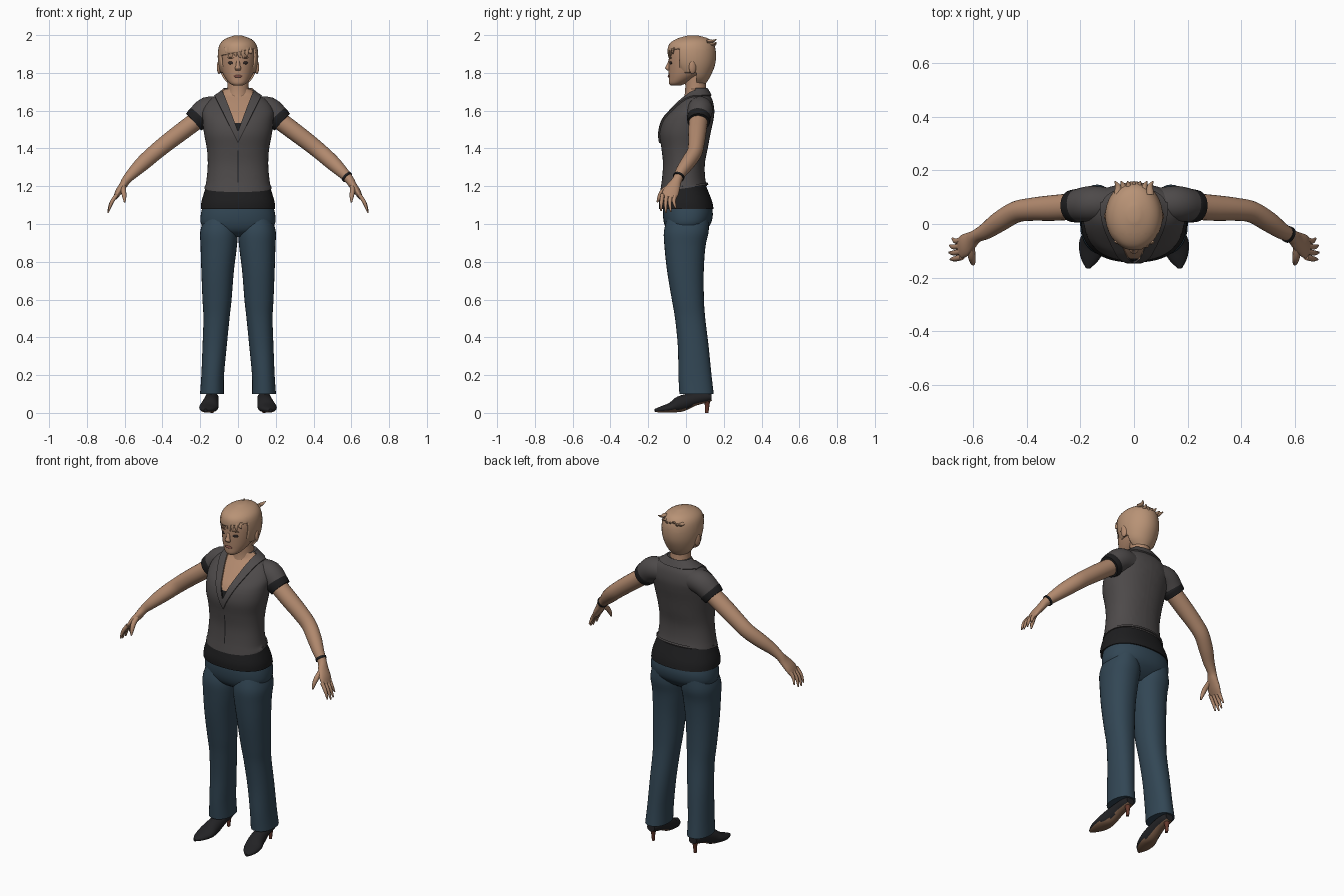
import bpy, bmesh, math, random
from mathutils import Vector, Matrix

random.seed(4)
if "Cube" in bpy.data.objects:
    bpy.data.objects.remove(bpy.data.objects["Cube"])


def material(name, r, g, b):
    m = bpy.data.materials.new(name)
    m.use_nodes = True
    m.diffuse_color = (r, g, b, 1)
    node = next(n for n in m.node_tree.nodes if n.type == 'BSDF_PRINCIPLED')
    node.inputs["Base Color"].default_value = (r, g, b, 1)
    node.inputs["Roughness"].default_value = 0.8
    return m


skin = material("skin", .44, .25, .155)
blonde = material("blonde hair", .48, .29, .18)
grey = material("grey cloth", .075, .068, .068)
black = material("black cloth", .013, .013, .014)
denim = material("blue denim", .032, .062, .09)
leather = material("dark leather", .016, .016, .018)
tan = material("tan sole", .2, .11, .065)
rust = material("rust heel", .13, .04, .025)
rose = material("rose lips", .25, .09, .07)
dark = material("dark eyes", .03, .02, .018)


def finish(bm, name, mats):
    bmesh.ops.recalc_face_normals(bm, faces=bm.faces)
    me = bpy.data.meshes.new(name)
    bm.to_mesh(me)
    bm.free()
    for m in mats:
        me.materials.append(m)
    me.shade_smooth()
    me.set_sharp_from_angle(angle=math.radians(45))
    ob = bpy.data.objects.new(name, me)
    bpy.context.scene.collection.objects.link(ob)
    return ob


def smooth_rings(rings, sub):
    # Catmull-Rom interpolation between the given sections
    pts = [Vector(r) for r in rings]
    pts = [pts[0]] + pts + [pts[-1]]
    out = []
    for a, b, c, d in zip(pts, pts[1:], pts[2:], pts[3:]):
        for i in range(sub):
            t = i / sub
            out.append(b + (c - a) * (t / 2) + (a * 2 - b * 5 + c * 4 - d) * (t * t / 2)
                       + (b * 3 - a - c * 3 + d) * (t ** 3 / 2))
    return out + [pts[-1]]


def loft(name, rings, mats, n=32, sub=4, power=2, ref=None, edit=None, side=1):
    # Sections (x, y, z, half width, half depth); ref turns them across the path
    bm = bmesh.new()
    secs = smooth_rings(rings, sub)
    loops = []
    for i, s in enumerate(secs):
        u, v = Vector((1, 0, 0)), Vector((0, 1, 0))
        if ref:
            t = (secs[min(i + 1, len(secs) - 1)] - secs[max(i - 1, 0)])[:3]
            t = Vector(t).normalized()
            u = (Vector(ref) - t * t.dot(Vector(ref))).normalized()
            v = t.cross(u)
        loop = []
        for k in range(n):
            c, d = math.cos(math.tau * k / n), math.sin(math.tau * k / n)
            p = Vector(s[:3]) + u * s[3] * math.copysign(abs(c) ** (2 / power), c) \
                + v * s[4] * math.copysign(abs(d) ** (2 / power), d)
            loop.append(bm.verts.new((p.x * side, p.y, p.z)))
        loops.append(loop)
    for a, b in zip(loops, loops[1:]):
        for k in range(n):
            bm.faces.new((a[k], a[(k + 1) % n], b[(k + 1) % n], b[k]))
    bm.faces.new(loops[0])
    bm.faces.new(loops[-1])
    bmesh.ops.recalc_face_normals(bm, faces=bm.faces)
    if edit:
        edit(bm)
    return finish(bm, name, mats)


def body(rows):
    # Rows (z, half width, front y, back y, centre x) to sections
    return [(r[4] if len(r) > 4 else 0, (r[2] + r[3]) / 2, r[0], r[1], (r[3] - r[2]) / 2) for r in rows]


def ball(name, loc, size, mat, tilt=0):
    bm = bmesh.new()
    bmesh.ops.create_uvsphere(bm, u_segments=20, v_segments=12, radius=1, matrix=Matrix.Translation(loc)
                              @ Matrix.Rotation(tilt, 4, 'Z') @ Matrix.Diagonal((*size, 1)))
    return finish(bm, name, [mat])


def cut(bm, co, no):
    bmesh.ops.bisect_plane(bm, geom=bm.verts[:] + bm.edges[:] + bm.faces[:], plane_co=co, plane_no=no, dist=1e-5)


# Vest with open neckline, raised lapels, front seam and a dipped hem
def shape_vest(bm):
    for s in (1, -1):
        cut(bm, (0, 0, 1.49), (s, 0, -.38))
        cut(bm, (0, 0, 1.43), (s, 0, -.5))
        cut(bm, (s * .003, 0, 0), (1, 0, 0))
    for z in (1.22, 1.39, 1.535):
        cut(bm, (0, 0, z), (0, 0, 1))
    lapel = []
    for f in bm.faces:
        c = f.calc_center_median()
        x = abs(c.x)
        if c.z > 1.714:
            continue
        if c.y < .05 and x < (c.z - 1.49) * .38:
            f.material_index = 1 if c.z > 1.535 else 2
        elif c.z > 1.675 or (c.y < .05 and x < (c.z - 1.43) * .5):
            lapel.append(f)
        elif c.y < 0 and x < .003 and 1.22 < c.z < 1.39:
            f.material_index = 2
    bm.normal_update()
    new = bmesh.ops.extrude_face_region(bm, geom=lapel)["geom"]
    verts = [g for g in new if isinstance(g, bmesh.types.BMVert)]
    bm.normal_update()
    moves = [(v, v.normal.copy()) for v in verts]
    for v, nrm in moves:
        v.co += nrm * .008
    bmesh.ops.delete(bm, geom=[f for f in lapel if f.is_valid], context='FACES_ONLY')
    for v in bm.verts:
        if v.co.z < 1.2:
            v.co.z += .02 + v.co.y * .15


loft("vest", body([(1.17, .178, -.137, .118), (1.24, .166, -.127, .102), (1.32, .16, -.122, .1),
                   (1.4, .165, -.13, .115), (1.48, .18, -.14, .13), (1.55, .187, -.122, .145),
                   (1.6, .188, -.082, .15), (1.65, .16, -.035, .142), (1.685, .105, 0, .125),
                   (1.715, .068, .008, .108)]), [grey, skin, black], n=48, power=2.2, edit=shape_vest)
loft("undershirt", body([(1.08, .197, -.142, .146), (1.12, .193, -.143, .138), (1.18, .175, -.13, .115),
                         (1.23, .158, -.115, .095)]), [black], n=48, power=2.3)

# Trousers
loft("trouser_seat", body([(.93, .09, -.05, .05), (.96, .16, -.095, .095), (1.0, .195, -.115, .13),
                           (1.05, .197, -.122, .142), (1.1, .185, -.12, .135)]), [denim], n=48, power=2.3)
leg = body([(.1, .063, -.035, .147, .138), (.2, .06, -.04, .135, .134), (.35, .064, -.043, .12, .124),
            (.5, .069, -.058, .102, .114), (.6, .077, -.075, .095, .111), (.75, .086, -.1, .094, .108),
            (.88, .096, -.114, .103, .102), (.96, .099, -.117, .12, .101), (1.03, .08, -.1, .12, .1)])


# Shoe faces that look down become the sole
def paint_sole(bm):
    bm.normal_update()
    for f in bm.faces:
        if f.normal.z < -.7:
            f.material_index = 1


shoe = [(.138, .135, .085, .025, .022), (.138, .1, .082, .034, .03), (.14, .04, .072, .037, .036),
        (.146, -.03, .047, .044, .042), (.156, -.08, .028, .05, .027), (.166, -.13, .018, .034, .017),
        (.172, -.165, .013, .008, .008)]
arm = [(.19, .068, 1.57, .05, .048), (.3, .06, 1.488, .048, .047), (.38, .055, 1.427, .043, .045),
       (.44, .045, 1.378, .04, .043), (.5, .01, 1.325, .038, .04), (.55, -.025, 1.277, .031, .032),
       (.588, -.045, 1.237, .025, .024), (.608, -.062, 1.205, .034, .021), (.632, -.08, 1.17, .043, .018),
       (.65, -.092, 1.14, .04, .011)]
sleeve = [(.09, .075, 1.61, .06, .06), (.16, .075, 1.605, .067, .068), (.215, .068, 1.56, .06, .062)]
cuff = [(.2, .069, 1.57, .06, .062), (.212, .068, 1.56, .063, .066), (.234, .067, 1.54, .059, .06)]
thumb = [(.608, -.075, 1.205, .015, .015), (.606, -.12, 1.175, .014, .014),
         (.602, -.14, 1.145, .011, .011), (.6, -.152, 1.115, .004, .004)]

for s, tag in ((1, "left"), (-1, "right")):
    loft(tag + "_trouser_leg", leg, [denim], power=2.2, side=s)
    loft(tag + "_shoe", shoe, [leather, tan], n=24, ref=(1, 0, 0), edit=paint_sole, side=s)
    loft(tag + "_heel", [(.138, .108, .075, .024, .024), (.138, .112, .045, .012, .013),
                         (.138, .11, 0, .008, .009)], [rust], n=12, side=s)
    loft(tag + "_sleeve", sleeve, [grey], ref=(0, 1, 0), side=s)
    loft(tag + "_cuff", cuff, [black], ref=(0, 1, 0), side=s)
    loft(tag + "_arm", arm, [skin], n=24, ref=(0, 1, 0), side=s)
    loft(tag + "_thumb", thumb, [skin], n=12, ref=(1, 0, 0), side=s)
    # Four fingers fanned across the palm
    for i, long in enumerate((.9, 1, .95, .75)):
        y = -.124 + i * .022
        loft(f"{tag}_finger_{i + 1}",
             [(.642, y, 1.155, .011, .011), (.642 + .03 * long, y - .006, 1.155 - .045 * long, .01, .01),
              (.642 + .047 * long, y - .008 + i * .004, 1.155 - .095 * long, .004, .004)],
             [skin], n=10, ref=(0, 1, 0), side=s)
    # Face details and ear
    ball(tag + "_eye", (s * .038, -.08, 1.853), (.017, .005, .008), dark, s * .35)
    ball(tag + "_eyebrow", (s * .04, -.081, 1.88), (.02, .004, .003), tan, s * .35)
    ball(tag + "_ear", (s * .1, .035, 1.83), (.011, .02, .036), skin, s * .3)

loft("bracelet", [(.572, -.037, 1.254, .031, .031), (.58, -.041, 1.246, .031, .031)], [black], n=20,
     sub=1, ref=(0, 1, 0))

# Neck, head and features
loft("neck", body([(1.6, .07, -.03, .12), (1.68, .061, -.008, .112), (1.74, .056, -.004, .105),
                   (1.82, .056, -.01, .1)]), [skin])
loft("head", body([(1.732, .022, -.08, -.03), (1.745, .045, -.09, .0), (1.775, .069, -.091, .06),
                   (1.81, .085, -.092, .11), (1.86, .094, -.092, .135), (1.91, .095, -.087, .14),
                   (1.95, .083, -.07, .13), (1.98, .05, -.02, .1)]), [skin])
loft("nose", [(0, -.086, 1.865, .009, .007), (0, -.094, 1.84, .011, .01), (0, -.098, 1.825, .016, .013),
              (0, -.091, 1.812, .012, .006)], [skin], n=14)
ball("lips", (0, -.091, 1.782), (.024, .006, .007), rose)


# Short hair, cut open around the face and ears
def trim_hair(bm):
    planes = [Vector(p) for p in ((0, -1, 0), (.2, 0, -1), (0, 0, -1), (0, -1, 0))]
    spots = [Vector(p) for p in ((0, -.035, 0), (0, 0, 1.91), (0, 0, 1.8), (0, .055, 0))]
    for co, no in zip(spots, planes):
        cut(bm, co, no)
    gone = []
    for f in bm.faces:
        c = f.calc_center_median()
        a, b, d, e = [(c - co).dot(no) > 0 for co, no in zip(spots, planes)]
        if (a and b) or (d and e):
            gone.append(f)
    bmesh.ops.delete(bm, geom=gone, context='FACES')


hair = loft("short_hair", body([(1.745, .052, .0, .106), (1.78, .083, -.04, .128), (1.84, .103, -.085, .153),
                                (1.9, .107, -.098, .159), (1.95, .097, -.09, .149), (1.98, .068, -.05, .122),
                                (1.998, .02, .01, .065)]), [blonde], n=40, edit=trim_hair)
shell = hair.modifiers.new("thickness", 'SOLIDIFY')
shell.thickness, shell.offset = .01, -1

# Loose tufts on the crown and the fringe
for i in range(7):
    x = -.06 + i * .02
    lift = random.uniform(-.015, .015)
    loft(f"crown_tuft_{i + 1}", [(x, .11, 1.955 + lift, .014, .01), (x, .14, 1.955 + lift, .011, .008),
                                 (x * 1.2, .16, 1.965 + lift, .002, .002)], [blonde], n=8, ref=(1, 0, 0))
    loft(f"fringe_tuft_{i + 1}", [(x, -.086 + x * x * 6, 1.935, .014, .007), (x + .004, -.092 + x * x * 6, 1.91, .012, .006),
                                  (x + .01, -.09 + x * x * 6, 1.888 + lift, .002, .002)], [blonde], n=8)
